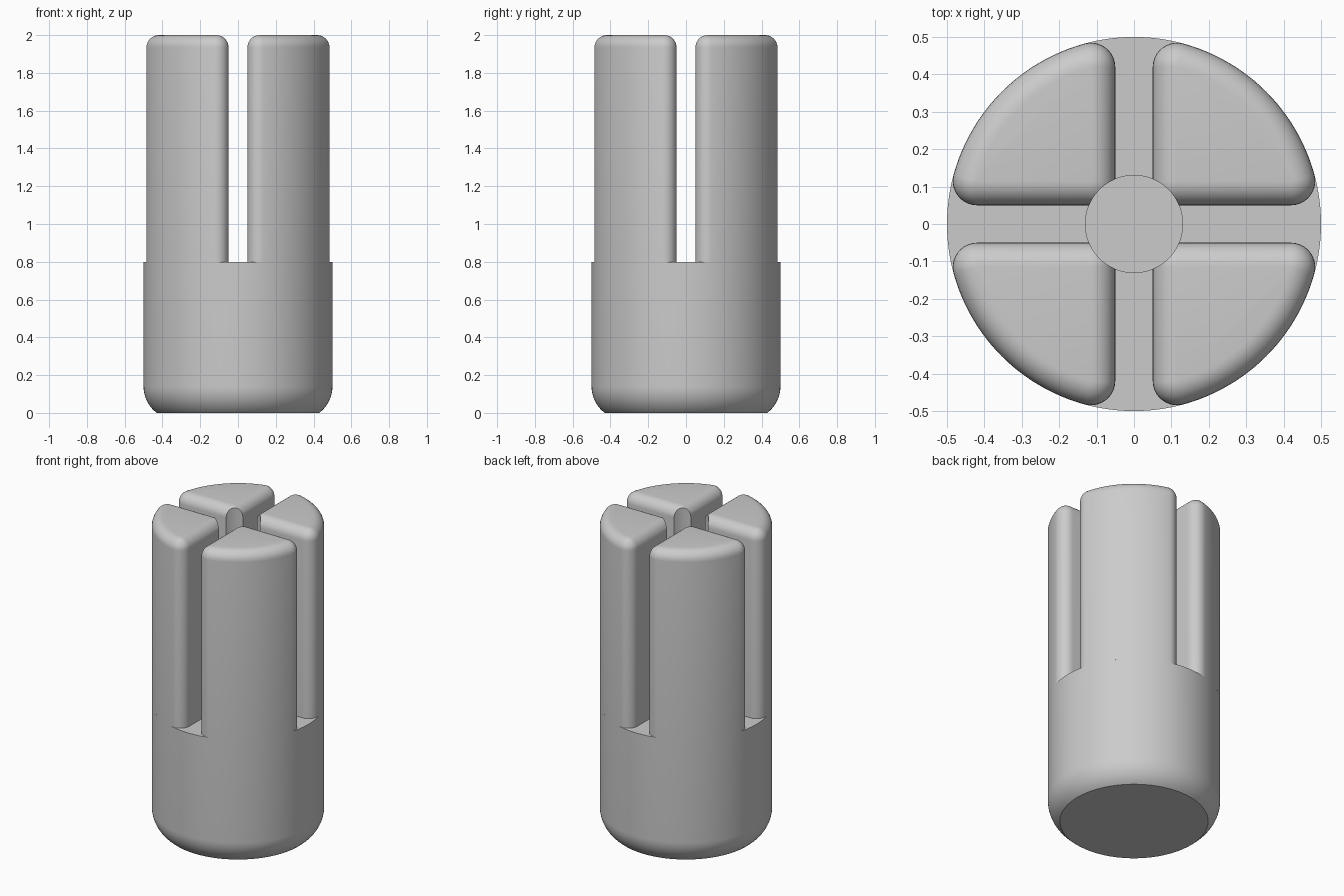
import bpy, bmesh
from math import sin, cos, pi, asin, sqrt, radians
from mathutils import Matrix, Vector

R, FLOOR, TOP = 0.5, 0.8, 2.0      # outer radius, slot floor, overall height
SLOT, FILLET, BORE = 0.05, 0.065, 0.13
POCKET = 0.4                       # bottom of the central bore

if "Cube" in bpy.data.objects:
    bpy.data.objects.remove(bpy.data.objects["Cube"])

grey = bpy.data.materials.new("plain_grey")
grey.use_nodes = True
grey.diffuse_color = (0.6, 0.6, 0.6, 1)
grey.node_tree.nodes["Principled BSDF"].inputs["Base Color"].default_value = (0.6, 0.6, 0.6, 1)


def make_object(name, bm):
    bmesh.ops.recalc_face_normals(bm, faces=bm.faces)
    mesh = bpy.data.meshes.new(name)
    bm.to_mesh(mesh)
    bm.free()
    mesh.materials.append(grey)
    obj = bpy.data.objects.new(name, mesh)
    bpy.context.collection.objects.link(obj)
    return obj


def activate(obj):
    bpy.ops.object.select_all(action='DESELECT')
    obj.select_set(True)
    bpy.context.view_layer.objects.active = obj


def smooth(obj):
    activate(obj)
    bpy.ops.object.shade_smooth_by_angle(angle=radians(30))


def sweep(start, end, steps):
    return [start + (end - start) * i / steps for i in range(steps + 1)]


# Base: lathed body with a rounded foot and a central pocket
bend, rise = 0.175, 0.14
arc = [(R - bend + bend * cos(t), rise + bend * sin(t))
       for t in sweep(-asin(rise / bend), 0, 12)]
profile = [(0, 0)] + arc + [(R, FLOOR), (BORE, FLOOR), (BORE, POCKET), (0, POCKET)]
bm = bmesh.new()
points = [bm.verts.new((x, 0, z)) for x, z in profile]
edges = [bm.edges.new(pair) for pair in zip(points, points[1:])]
bmesh.ops.spin(bm, geom=points + edges, axis=(0, 0, 1), cent=(0, 0, 0),
               angle=2 * pi, steps=128, use_merge=True)
bmesh.ops.remove_doubles(bm, verts=bm.verts, dist=1e-5)
base = make_object("base", bm)
smooth(base)

# Prong outline: core points paired with outward directions
near = SLOT + FILLET
core = R - FILLET
a = asin(near / core)
far = sqrt(core ** 2 - near ** 2)
outline = [((near, near), t) for t in sweep(pi, 1.5 * pi, 10)]
outline += [((far, near), t) for t in sweep(-pi / 2, a, 10)]
outline += [((core * cos(t), core * sin(t)), t) for t in sweep(a, pi / 2 - a, 24)]
outline += [((near, far), t) for t in sweep(pi / 2 - a, pi, 10)]

# Prongs: four rounded sectors stacked from offset rings
layers = [(FILLET, FLOOR)]
layers += [(FILLET * cos(t), TOP - FILLET + FILLET * sin(t)) for t in sweep(0, pi / 2, 8)]
bm = bmesh.new()
for quarter in range(4):
    turn = Matrix.Rotation(quarter * pi / 2, 3, 'Z')
    rings = [[bm.verts.new(turn @ Vector((x + d * cos(t), y + d * sin(t), z)))
              for (x, y), t in outline] for d, z in layers]
    for low, high in zip(rings, rings[1:]):
        for i in range(len(low)):
            bm.faces.new((low[i - 1], low[i], high[i], high[i - 1]))
    bm.faces.new(rings[0][::-1])
    bm.faces.new(rings[-1])
bmesh.ops.remove_doubles(bm, verts=bm.verts, dist=1e-5)
prongs = make_object("prongs", bm)

# Central bore through the prongs
bm = bmesh.new()
bmesh.ops.create_cone(bm, cap_ends=True, segments=128, radius1=BORE, radius2=BORE,
                      depth=2, matrix=Matrix.Translation((0, 0, 1.5)))
cutter = make_object("bore_cutter", bm)
cutter.hide_render = True
cut = prongs.modifiers.new("bore", 'BOOLEAN')
cut.operation, cut.solver, cut.object = 'DIFFERENCE', 'EXACT', cutter
activate(prongs)
bpy.ops.object.modifier_apply(modifier=cut.name)
bpy.data.objects.remove(cutter)
smooth(prongs)
